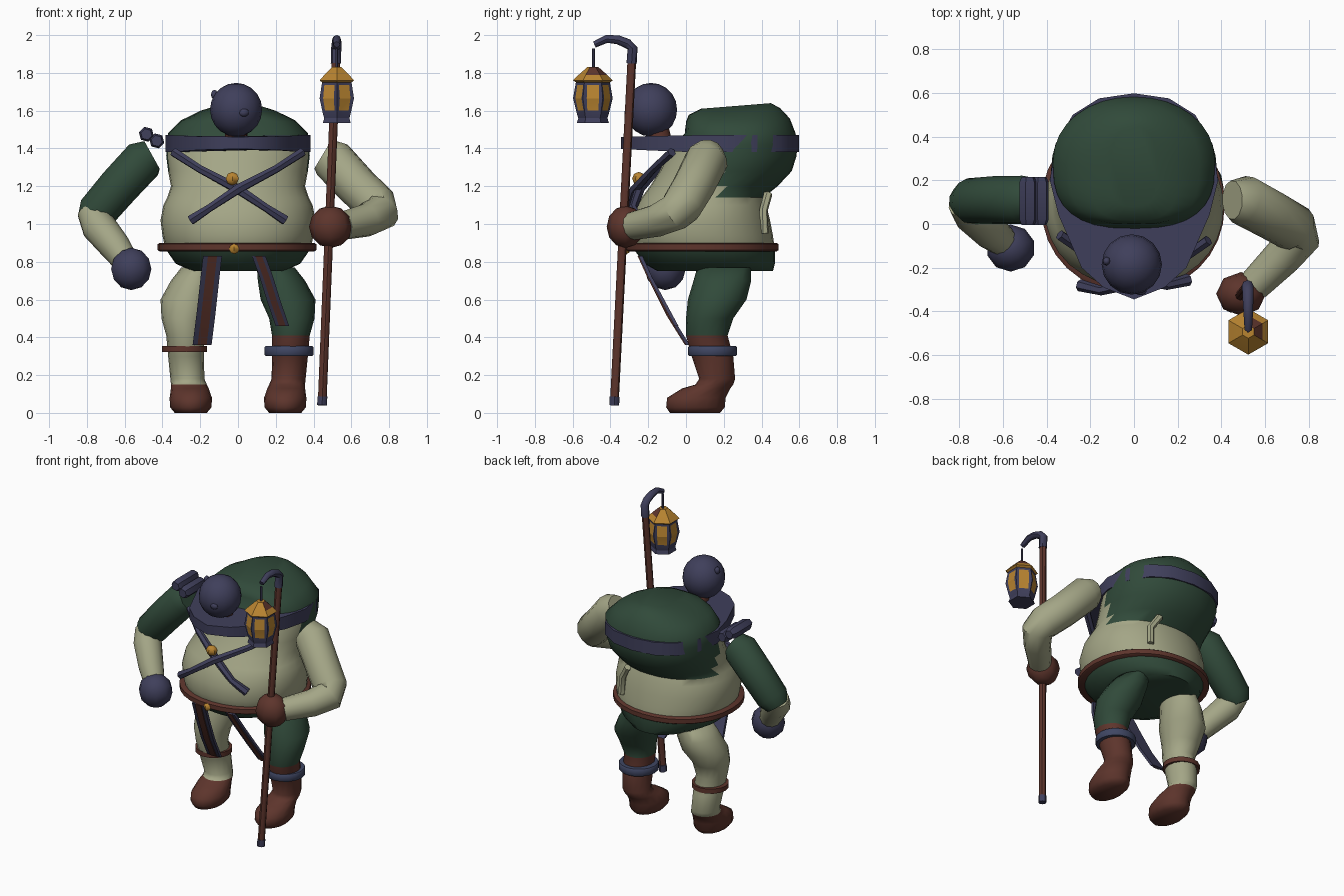
import bpy, bmesh, math
from mathutils import Vector, Matrix

if "Cube" in bpy.data.objects:
    bpy.data.objects.remove(bpy.data.objects["Cube"], do_unlink=True)


def material(name, *rgb):
    m = bpy.data.materials.new(name)
    m.use_nodes = True
    m.diffuse_color = (*rgb, 1)
    m.node_tree.nodes["Principled BSDF"].inputs["Base Color"].default_value = (*rgb, 1)
    return m


NAVY = material("navy cloth", .05, .05, .105)
STEEL = material("steel blue", .05, .062, .125)
GREEN = material("dark green", .03, .068, .042)
CREAM = material("cream cloth", .37, .38, .24)
BROWN = material("brown leather", .11, .035, .025)
GOLD = material("gold", .48, .23, .03)


def finish(name, bm, mats, rule=None, angle=45):
    """Turn a bmesh into an object; rule maps a face to a material slot."""
    bmesh.ops.recalc_face_normals(bm, faces=bm.faces)
    for f in bm.faces:
        f.smooth = True
        if rule:
            f.material_index = rule(f)
    me = bpy.data.meshes.new(name)
    bm.to_mesh(me)
    bm.free()
    for m in mats:
        me.materials.append(m)
    me.set_sharp_from_angle(angle=math.radians(angle))
    ob = bpy.data.objects.new(name, me)
    bpy.context.collection.objects.link(ob)
    return ob


def loft(name, rings, mats, rule=None, angle=45):
    """Skin a stack of equal rings and cap both ends."""
    bm = bmesh.new()
    rows = [[bm.verts.new(p) for p in r] for r in rings]
    n = len(rows[0])
    for a, b in zip(rows, rows[1:]):
        for i in range(n):
            bm.faces.new((a[i], a[(i + 1) % n], b[(i + 1) % n], b[i]))
    bm.faces.new(rows[0])
    bm.faces.new(rows[-1])
    return finish(name, bm, mats, rule, angle)


def oval(z, cx, hw, y0, y1, n=16, power=2.0, front=None, tilt=0):
    """Ring with half width hw from y0 to y1; front squares off the -y side."""
    pts = []
    for i in range(n):
        t = 2 * math.pi * i / n
        c, s = math.cos(t), math.sin(t)
        k = 2 / (front if front and s < 0 else power)
        x = math.copysign(abs(c) ** k, c) * hw
        y = math.copysign(abs(s) ** k, s) * (y1 - y0) / 2
        pts.append((cx + x, (y0 + y1) / 2 + y, z + tilt * y))
    return pts


def tube(name, path, radii, mat, n=10):
    """Round tube along a path, with one radius or one for each point."""
    pts = [Vector(p) for p in path]
    if not isinstance(radii, (list, tuple)):
        radii = [radii] * len(pts)
    old, side, rings = None, None, []
    for i, p in enumerate(pts):
        d = (pts[min(i + 1, len(pts) - 1)] - pts[max(i - 1, 0)]).normalized()
        side = d.orthogonal().normalized() if old is None else old.rotation_difference(d) @ side
        up = d.cross(side)
        old = d
        turn = [2 * math.pi * k / n for k in range(n)]
        rings.append([p + radii[i] * (side * math.cos(t) + up * math.sin(t)) for t in turn])
    return loft(name, rings, [mat])


def ball(name, loc, scale, mat, u=16, v=10):
    bm = bmesh.new()
    bmesh.ops.create_uvsphere(bm, u_segments=u, v_segments=v, radius=1,
                              matrix=Matrix.Translation(loc) @ Matrix.Diagonal((*scale, 1)))
    return finish(name, bm, [mat], angle=50)


def strip(name, path, hw, thick, mat, dy=0):
    """Flat strap facing the front."""
    rings = [[(x - hw, y + dy, z), (x + hw, y + dy, z), (x + hw, y + dy + thick, z),
              (x - hw, y + dy + thick, z)] for x, y, z in path]
    return loft(name, rings, [mat], angle=30)


# Torso and hump: height, half width, front, back, tilt
def torso_colour(f):
    c = f.calc_center_median()
    return 1 if c.z < .87 or c.z > 1.43 or (c.z > 1.14 and c.y > .17) else 0


BODY = [(.75, .24, -.15, .46, 0), (.79, .33, -.22, .47, 0), (.87, .385, -.28, .47, 0),
        (.94, .4, -.295, .46, 0), (1.02, .41, -.29, .445, 0), (1.1, .395, -.26, .425, 0),
        (1.14, .375, -.235, .41, 0), (1.2, .355, -.19, .485, 0), (1.28, .37, -.14, .56, 0),
        (1.36, .38, -.1, .585, 0), (1.42, .375, -.07, .59, 0), (1.48, .37, -.005, .58, 0),
        (1.55, .3, 0, .55, .03), (1.595, .205, .015, .5, .07), (1.625, .11, .08, .45, .08)]
loft("torso", [oval(z, 0, w, a, b, 32, 2.1, 3 if z > 1.45 else 2.1, t) for z, w, a, b, t in BODY],
     [CREAM, GREEN], torso_colour, 60)

# Belt and buckle
loft("belt", [oval(z, -.005, .405 + g, -.3 - g, .475 + g, 32, 2.1)
              for z, g in ((.855, .005), (.862, .015), (.893, .015), (.9, .005))], [BROWN])
ball("belt_buckle", (-.02, -.315, .868), (.027, .022, .027), GOLD, 4, 4)

# Collar wrapped round the hump and jutting forward under the head
half = [(0, .598), (.16, .575), (.28, .5), (.36, .365), (.385, .2), (.345, .04),
        (.24, -.2), (.14, -.29), (0, -.345)]
outline = half + [(-x, y) for x, y in half[-2:0:-1]]
loft("collar", [[(x, y, 1.38 + max(0, -y) * .05) for x, y in outline],
                [(x, y, 1.47 - max(0, -y) * .025) for x, y in outline]], [NAVY])
tube("neck", [(-.01, -.13, 1.42), (-.01, -.15, 1.5)], .06, BROWN)

# Head with two small knobs
ball("head", (-.01, -.185, 1.605), (.138, .138, .142), NAVY)
ball("face_knob", (.03, -.308, 1.59), (.028, .018, .022), NAVY, 8, 6)
ball("side_knob", (-.125, -.17, 1.685), (.018, .02, .025), NAVY, 8, 6)

# Crossed chest straps and clasp
CROSS = [(-.34, -.05, 1.38), (-.2, -.15, 1.29), (0, -.245, 1.185), (.15, -.28, 1.085), (.25, -.255, 1.02)]
SWELL = [.025, .022, .027, .022, .028]
tube("chest_strap_a", CROSS, SWELL, NAVY, 6)
tube("chest_strap_b", [(-x, y - .025, z) for x, y, z in CROSS], SWELL, NAVY, 6)
ball("chest_clasp", (-.03, -.25, 1.24), (.04, .035, .036), GOLD, 6, 4)

# Hanging belt straps with brown centres
HANGING = {"right": ([(-.135, -.25, .83), (-.15, -.19, .7), (-.17, -.1, .52), (-.19, 0, .36)], .05),
           "left": ([(.11, -.25, .83), (.15, -.2, .72), (.19, -.13, .59), (.235, -.06, .46)], .036)}
for side, (path, w) in HANGING.items():
    strip(side + "_hanging_strap", path, w, .02, NAVY)
    strip(side + "_strap_panel", path, w * .48, .009, BROWN, -.006)

# Legs: height, centre, half width, front, back
LEG = [(0, .25, .085, -.085, .18), (.03, .25, .11, -.105, .205), (.08, .25, .112, -.1, .21),
       (.13, .255, .1, -.02, .235), (.15, .26, .095, .05, .25), (.18, .268, .09, .07, .26),
       (.3, .275, .095, .03, .25), (.41, .28, .1, 0, .22), (.5, .285, .12, 0, .25),
       (.6, .265, .145, .01, .32), (.7, .23, .125, .04, .345), (.77, .2, .1, .06, .345)]
for side, s, cloth, top in (("left", 1, GREEN, .41), ("right", -1, CREAM, .15)):
    loft(side + "_leg", [oval(z, s * c, w, a, b) for z, c, w, a, b in LEG], [cloth, BROWN],
         lambda f: 1 if f.calc_center_median().z < top else 0, 60)
loft("left_boot_cuff", [oval(z, .27, w, .14 - w, .14 + w)
                        for z, w in ((.302, .125), (.308, .13), (.347, .13), (.353, .125))], [STEEL])
loft("right_leg_band", [oval(z, -.283, .12, .015, .25) for z in (.322, .355)], [BROWN])

# Right arm with mitten, and a double strap on the shoulder
tube("right_sleeve", [(-.785, .1, 1.01), (-.75, .105, 1.06), (-.63, .11, 1.2), (-.5, .11, 1.34), (-.455, .11, 1.365)],
     [.075, .105, .11, .112, .085], GREEN, 12)
tube("right_forearm", [(-.78, .1, 1.07), (-.74, .05, .99), (-.65, -.04, .88), (-.6, -.08, .81)],
     [.075, .092, .082, .07], CREAM, 12)
ball("right_hand", (-.565, -.11, .762), (.112, .108, .112), NAVY, 10, 6)
for i, (x, z) in enumerate(((-.43, 1.44), (-.485, 1.475))):
    tube("shoulder_strap_%d" % i, [(x, y, z) for y in (-.005, .02, .19, .215)], [.03, .041, .041, .03], NAVY, 6)

# Left arm reaching for the staff
tube("left_arm", [(.45, .11, 1.37), (.5, .11, 1.34), (.63, .04, 1.2), (.735, -.02, 1.1),
                  (.755, -.06, 1.06), (.68, -.15, 1.02), (.55, -.28, .99)],
     [.09, .115, .112, .11, .1, .088, .075], CREAM, 12)
ball("left_hand", (.49, -.32, .985), (.114, .1, .112), BROWN, 8, 6)

# Small rod resting on the lower back
tube("back_rod", [(.21, .415, .95), (.205, .41, 1.07), (.15, .435, 1.16)], .023, CREAM, 6)

# Staff with tip and hook
FOOT, HEAD = Vector((.445, -.38, .04)), Vector((.52, -.285, 1.9))
tube("staff", [FOOT.lerp(HEAD, .02), HEAD], .023, BROWN, 8)
tube("staff_tip", [FOOT, FOOT.lerp(HEAD, .025)], .026, NAVY, 8)
tube("staff_hook", [(.518, -.288, 1.85), (.52, -.283, 1.93), (.522, -.31, 1.955), (.522, -.36, 1.975),
                    (.523, -.42, 1.98), (.523, -.485, 1.95)], [.027, .027, .026, .024, .021, .017], NAVY, 8)
tube("lantern_hanger", [(.523, -.49, 1.93), (.523, -.49, 1.82)], .008, NAVY, 6)


# Six-sided lantern with one tall gold pane on each side
def hexagon(z, r):
    angles = [math.pi / 2 + i * math.pi / 3 for i in range(6)]
    return [(.523 + r * math.cos(t), -.493 + r * math.sin(t), z) for t in angles]


body = loft("lantern_body", [hexagon(z, r) for z, r in
                             ((1.535, .085), (1.56, .077), (1.585, .085), (1.665, .105), (1.75, .09), (1.765, .07))],
            [NAVY, GOLD], angle=20)
bm = bmesh.new()
bm.from_mesh(body.data)
panes = [f for f in bm.faces if 1.6 < f.calc_center_median().z < 1.74]
for i in range(6):
    out = Vector((math.cos(i * math.pi / 3), math.sin(i * math.pi / 3), 0))
    pane = [f for f in panes if f.normal.dot(out) > .8]
    bmesh.ops.inset_region(bm, faces=pane, thickness=.02, depth=-.003)
    for f in pane:
        f.material_index = 1
bm.to_mesh(body.data)
bm.free()


def roof_colour(f):
    n = f.calc_center_median() - Vector((.523, -.493, 0))
    return 1 if n.z > 1.79 and n.x + n.y > .03 else 0


loft("lantern_roof", [hexagon(z, r) for z, r in ((1.75, .09), (1.76, .105), (1.79, .075), (1.83, .03))],
     [GOLD, BROWN], roof_colour, 20)
